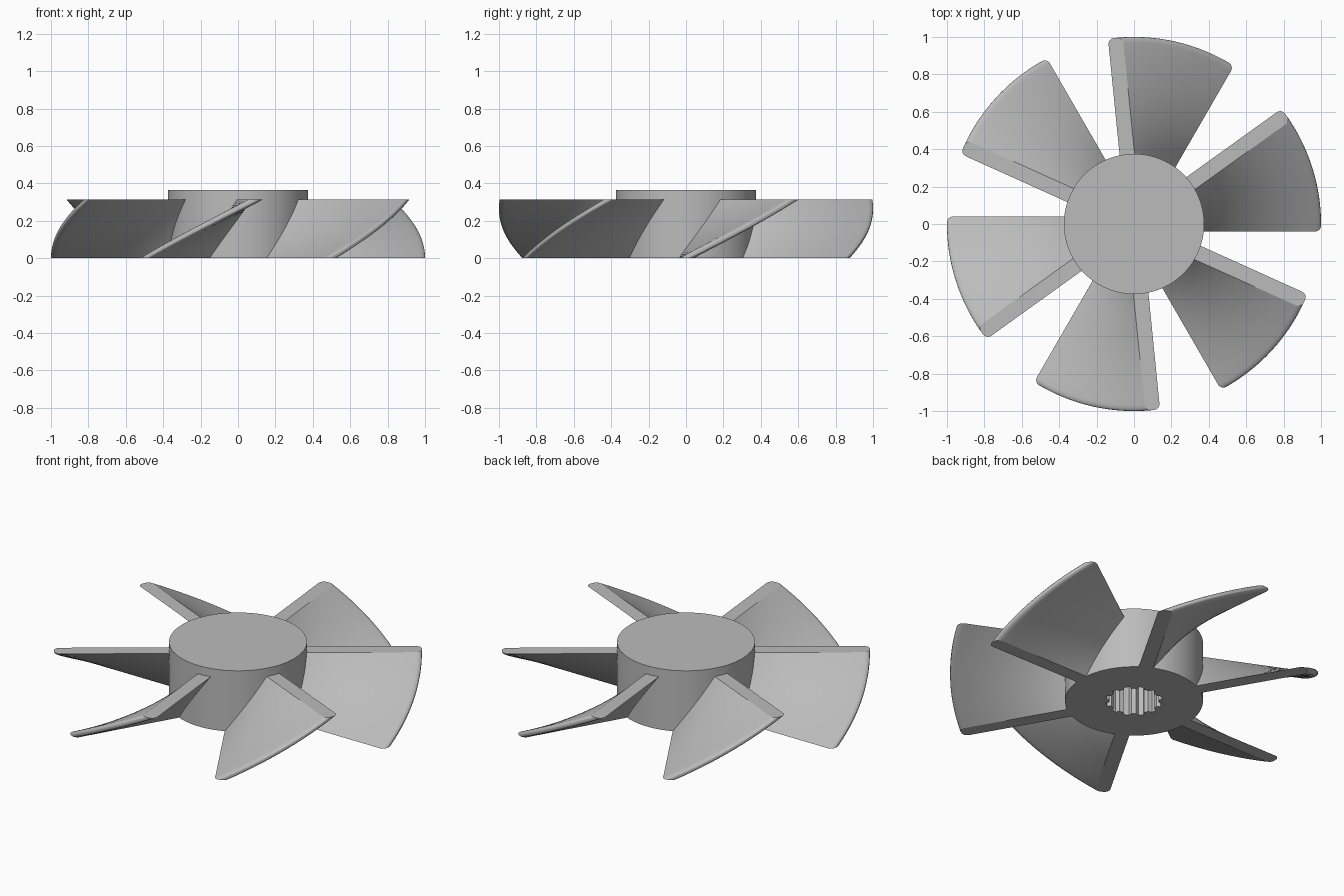
import bpy, bmesh
from math import sin, cos, pi, radians

cube = bpy.data.objects.get("Cube")
if cube:
    bpy.data.objects.remove(cube, do_unlink=True)

BLADES = 6
HUB_R, HUB_H = 0.375, 0.365
BLADE_H, HALF_W, TWIST = 0.315, 0.04, radians(35.7)
FILLET = 0.032

grey = bpy.data.materials.new("plain grey")
grey.use_nodes = True
colour = (0.5, 0.5, 0.5, 1)
grey.diffuse_color = colour
grey.node_tree.nodes["Principled BSDF"].inputs["Base Color"].default_value = colour


def loft(name, rings, sharp):
    """Skin a list of equal-length closed rings and cap both ends."""
    bm = bmesh.new()
    loops = [[bm.verts.new(p) for p in ring] for ring in rings]
    n = len(loops[0])
    for a, b in zip(loops, loops[1:]):
        for i in range(n):
            j = (i + 1) % n
            bm.faces.new((a[i], a[j], b[j], b[i]))
    bm.faces.new(loops[0][::-1])
    bm.faces.new(loops[-1])
    bmesh.ops.recalc_face_normals(bm, faces=bm.faces)
    mesh = bpy.data.meshes.new(name)
    bm.to_mesh(mesh)
    bm.free()
    mesh.materials.append(grey)
    obj = bpy.data.objects.new(name, mesh)
    bpy.context.collection.objects.link(obj)
    bpy.ops.object.select_all(action='DESELECT')
    obj.select_set(True)
    bpy.context.view_layer.objects.active = obj
    bpy.ops.object.shade_smooth_by_angle(angle=radians(sharp))
    return obj


# Hub: solid drum with a blind splined bore opening downwards
def ring(radius, z, n=96):
    return [(radius(i) * cos(2 * pi * i / n), radius(i) * sin(2 * pi * i / n), z)
            for i in range(n)]


def spline(i):
    return 0.155 if i % 8 < 4 else 0.135


def drum(i):
    return HUB_R


loft("hub", [ring(spline, 0.3), ring(spline, 0), ring(drum, 0), ring(drum, HUB_H)], 30)

# Blade section: radial strip with rounded outer corners
root, straight_end, steps = 0.33, 1 - FILLET, 10
side = [(root + (straight_end - root) * i / steps, -HALF_W) for i in range(steps)]
for i in range(7):
    a = -pi / 2 + pi / 2 * i / 6
    side.append((straight_end + FILLET * cos(a), FILLET - HALF_W + FILLET * sin(a)))
section = side + [(x, -y) for x, y in reversed(side)]

# Blades: the section rises while twisting about the hub axis
LEVELS = 24
for k in range(BLADES):
    rings = []
    for s in range(LEVELS + 1):
        t = s / LEVELS
        a = 2 * pi * k / BLADES + TWIST * t
        rings.append([(x * cos(a) - y * sin(a), x * sin(a) + y * cos(a), BLADE_H * t)
                      for x, y in section])
    loft(f"blade_{k + 1}", rings, 24)
